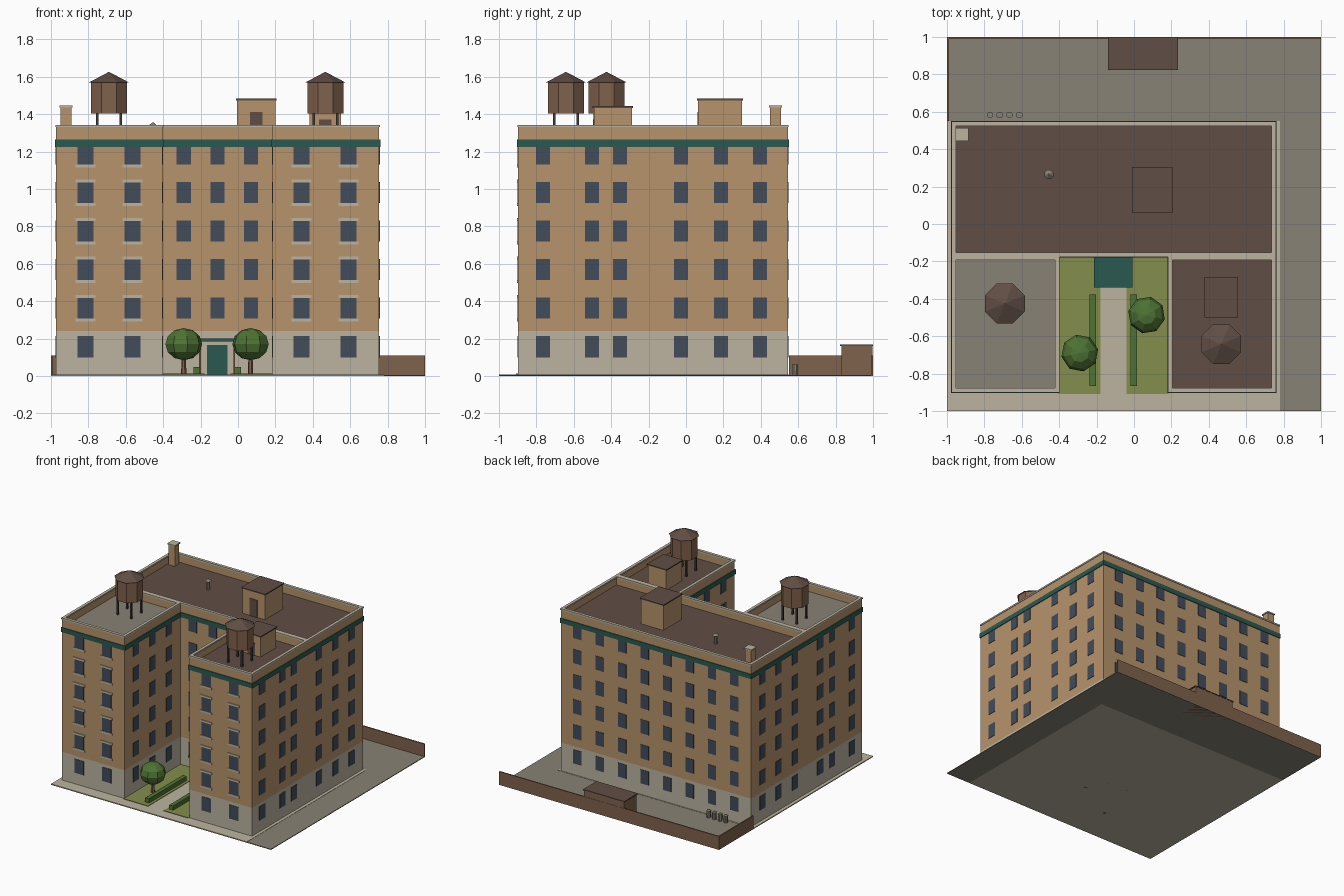
import bpy, bmesh, math
from mathutils import Matrix

if "Cube" in bpy.data.objects:
    bpy.data.objects.remove(bpy.data.objects["Cube"])


def material(name, r, g, b):
    m = bpy.data.materials.new(name)
    lin = [((c / 255 + 0.055) / 1.055) ** 2.4 for c in (r, g, b)]
    m.diffuse_color = (*lin, 1)
    m.use_nodes = True
    m.node_tree.nodes["Principled BSDF"].inputs["Base Color"].default_value = m.diffuse_color
    return m


BRICK = material("tan brick", 182, 148, 107)
STONE = material("pale limestone", 188, 180, 160)
TEAL = material("dark teal", 42, 90, 80)
GLASS = material("window glass", 66, 76, 90)
ROOF = material("brown roofing", 96, 78, 69)
GREY = material("grey concrete", 137, 130, 117)
WOOD = material("brown timber", 128, 98, 76)
LEAF = material("leaf green", 78, 115, 52)
LAWN = material("lawn green", 131, 141, 76)
METAL = material("dark metal", 62, 58, 56)


def finish(name, bm, *mats):
    me = bpy.data.meshes.new(name)
    bm.normal_update()
    bm.to_mesh(me)
    bm.free()
    for m in mats:
        me.materials.append(m)
    ob = bpy.data.objects.new(name, me)
    bpy.context.collection.objects.link(ob)
    return ob


def add_box(bm, x0, x1, y0, y1, z0, z1):
    mat = Matrix.Translation(((x0 + x1) / 2, (y0 + y1) / 2, (z0 + z1) / 2))
    mat = mat @ Matrix.Diagonal((x1 - x0, y1 - y0, z1 - z0, 1))
    return bmesh.ops.create_cube(bm, size=1, matrix=mat)["verts"]


def boxes(name, mat, *dims):
    bm = bmesh.new()
    for d in dims:
        add_box(bm, *d)
    return finish(name, bm, mat)


def prism(bm, x, y, z0, z1, r0, r1, n=8, turn=math.pi / 8):
    mat = Matrix.Translation((x, y, (z0 + z1) / 2)) @ Matrix.Rotation(turn, 4, 'Z')
    bmesh.ops.create_cone(bm, cap_ends=True, segments=n, radius1=r0, radius2=r1,
                          depth=z1 - z0, matrix=mat)


# Building blocks: stone base, brick walls, sunken roof, teal band, coping
TOP, DECK, BASE, T = 1.33, 1.27, 0.24, 0.02


def block(name, x0, x1, y0, y1, roof):
    bm = bmesh.new()
    add_box(bm, x0, x1, y0, y1, 0, TOP)
    bmesh.ops.bisect_plane(bm, geom=bm.verts[:] + bm.edges[:] + bm.faces[:],
                           plane_co=(0, 0, BASE), plane_no=(0, 0, 1))
    bm.normal_update()
    top = [f for f in bm.faces if f.normal.z > 0.9]
    bmesh.ops.inset_region(bm, faces=top, thickness=T)
    ext = bmesh.ops.extrude_face_region(bm, geom=top)
    bmesh.ops.delete(bm, geom=top, context='FACES')
    for v in [g for g in ext["geom"] if isinstance(g, bmesh.types.BMVert)]:
        v.co.z = DECK
    bmesh.ops.recalc_face_normals(bm, faces=bm.faces[:])
    for f in bm.faces:
        z = f.calc_center_median().z
        if z < BASE:
            f.material_index = 1
        elif abs(z - DECK) < 1e-4:
            f.material_index = 2
    finish(name, bm, BRICK, STONE, roof)
    e = 0.006
    boxes(name + "_band", TEAL, (x0 - e, x1 + e, y0 - e, y1 + e, 1.225, 1.263))
    o, z = 0.004, (TOP, TOP + 0.012)
    boxes(name + "_coping", STONE,
          (x0 - o, x1 + o, y0 - o, y0 + T, *z), (x0 - o, x1 + o, y1 - T, y1 + o, *z),
          (x0 - o, x0 + T, y0 + T, y1 - T, *z), (x1 - T, x1 + o, y0 + T, y1 - T, *z))


X0, X1, Y0, Y1, YC = -0.972, 0.755, -0.897, 0.545, -0.172
CL, CR = -0.403, 0.185
block("main_block", X0, X1, YC, Y1, ROOF)
block("left_wing", X0, CL, Y0, YC, GREY)
block("right_wing", CR, X1, Y0, YC, ROOF)

# Window plates: rows are repeated on every facade
ROWS = [0.1] + [0.306 + 0.206 * i for i in range(5)]


def plate(axis, pos, c, w, z0, z1, t=0.003):
    a, b = (c - w / 2, c + w / 2), (pos - t, pos + t)
    return (*a, *b, z0, z1) if axis == 'y' else (*b, *a, z0, z1)


def facade(name, axis, pos, centres, w=0.075, trim=False, skip=None):
    boxes(name + "_windows", GLASS,
          *[plate(axis, pos, c, w, z, min(z + 0.114, 1.226))
            for c in centres for z in ROWS if (c, z) != skip])
    if trim:
        boxes(name + "_lintels_and_sills", STONE,
              *[plate(axis, pos, c, w + 0.022, z + dz, z + dz + h, 0.006)
                for c in centres for z in ROWS[1:]
                for dz, h in ((-0.015, 0.015), (0.11, 0.016)) if z + dz < 1.22])


SIDE = (-0.765, -0.503, -0.353, -0.027, 0.187, 0.396)
facade("left_wing_front", 'y', Y0, (-0.815, -0.565), 0.085, True)
facade("right_wing_front", 'y', Y0, (0.34, 0.59), 0.085, True)
facade("court_back", 'y', YC, (-0.29, -0.11, 0.07), skip=(-0.11, 0.1))
facade("court_left", 'x', CL, (-0.75, -0.535, -0.32))
facade("court_right", 'x', CR, (-0.75, -0.535, -0.32))
facade("right_side", 'x', X1, SIDE)
facade("left_side", 'x', X0, SIDE)
facade("rear", 'y', Y1, [-0.823 + 0.204 * i for i in range(8)])

# Ground: pavement, yard, lawns, hedges
boxes("pavement", STONE, (-1, 0.78, -1, 0.55, 0, 0.008))
boxes("yard", GREY, (0.78, 1, -1, 1, 0, 0.006), (-1, 0.78, 0.55, 1, 0, 0.006))
boxes("lawns", LAWN, (CL, -0.18, -0.91, YC, 0.002, 0.012), (-0.04, CR, -0.91, YC, 0.002, 0.012))
boxes("hedges", LEAF, (-0.237, -0.202, -0.867, -0.377, 0.005, 0.047),
      (-0.018, 0.017, -0.867, -0.377, 0.005, 0.047))

# Yard wall, shed and bins
boxes("yard_wall", WOOD, (-1, 1, 0.99, 1, 0, 0.11), (-1, -0.99, 0.55, 0.99, 0, 0.11))
boxes("shed", WOOD, (-0.133, 0.228, 0.832, 0.998, 0, 0.16))
boxes("shed_roof", ROOF, (-0.14, 0.235, 0.824, 1, 0.16, 0.168))
bm = bmesh.new()
for i in range(4):
    prism(bm, -0.77 + 0.052 * i, 0.583, 0.006, 0.062, 0.016, 0.018)
finish("bins", bm, GREY)

# Entrance: door, frame, canopy on posts
boxes("door_frame", STONE, (-0.18, -0.042, YC - 0.004, YC, 0, 0.18))
boxes("door", TEAL, (-0.166, -0.055, YC - 0.008, YC, 0.008, 0.165))
boxes("canopy", TEAL, (-0.215, -0.008, -0.34, YC, 0.183, 0.2))
boxes("canopy_posts", WOOD, *[(x - 0.005, x + 0.005, -0.335, -0.325, 0, 0.184)
                              for x in (-0.203, -0.02)])

# Roof bulkheads with doors, and chimney
for name, x0, x1, y0, y1, z in (("main_bulkhead", -0.005, 0.2, 0.065, 0.3, 1.474),
                                ("wing_bulkhead", 0.383, 0.55, -0.493, -0.29, 1.434)):
    c = (x0 + x1) / 2
    boxes(name, BRICK, (x0, x1, y0, y1, DECK, z))
    boxes(name + "_roof", ROOF, (x0 - 0.006, x1 + 0.006, y0 - 0.006, y1 + 0.006, z, z + 0.009))
    boxes(name + "_door", ROOF, (c - 0.034, c + 0.034, y0 - 0.004, y0, DECK, z - 0.062))
boxes("chimney", BRICK, (-0.948, -0.89, 0.45, 0.508, DECK, 1.435))
boxes("chimney_cap", STONE, (-0.954, -0.884, 0.444, 0.514, 1.435, 1.445))

# Roof vent
bm = bmesh.new()
prism(bm, -0.455, 0.265, DECK, 1.34, 0.014, 0.014)
prism(bm, -0.455, 0.265, 1.338, 1.355, 0.026, 0.004)
finish("roof_vent", bm, GREY)

# Water tanks: octagonal drum, cone roof, four legs
K = 1 / math.cos(math.pi / 8)
for name, x, y in (("left_tank", -0.69, -0.425), ("right_tank", 0.467, -0.642)):
    bm = bmesh.new()
    prism(bm, x, y, 1.402, 1.572, 0.096 * K, 0.096 * K)
    finish(name + "_drum", bm, WOOD)
    bm = bmesh.new()
    prism(bm, x, y, 1.57, 1.626, 0.106 * K, 0)
    finish(name + "_roof", bm, ROOF)
    boxes(name + "_legs", METAL, *[(x + i * 0.063 - 0.007, x + i * 0.063 + 0.007,
                                    y + j * 0.063 - 0.007, y + j * 0.063 + 0.007, DECK, 1.404)
                                   for i in (-1, 1) for j in (-1, 1)])

# Court trees
for name, x, y, turn in (("left_tree", -0.29, -0.69, 0.2), ("right_tree", 0.067, -0.487, 0.55)):
    bm = bmesh.new()
    prism(bm, x, y, 0, 0.11, 0.015, 0.011, 6)
    finish(name + "_trunk", bm, WOOD)
    bm = bmesh.new()
    bmesh.ops.create_uvsphere(bm, u_segments=8, v_segments=6, radius=1, matrix=(
        Matrix.Translation((x, y, 0.17)) @ Matrix.Rotation(turn, 4, 'Z')
        @ Matrix.Diagonal((0.1, 0.1, 0.086, 1))))
    finish(name + "_crown", bm, LEAF)
